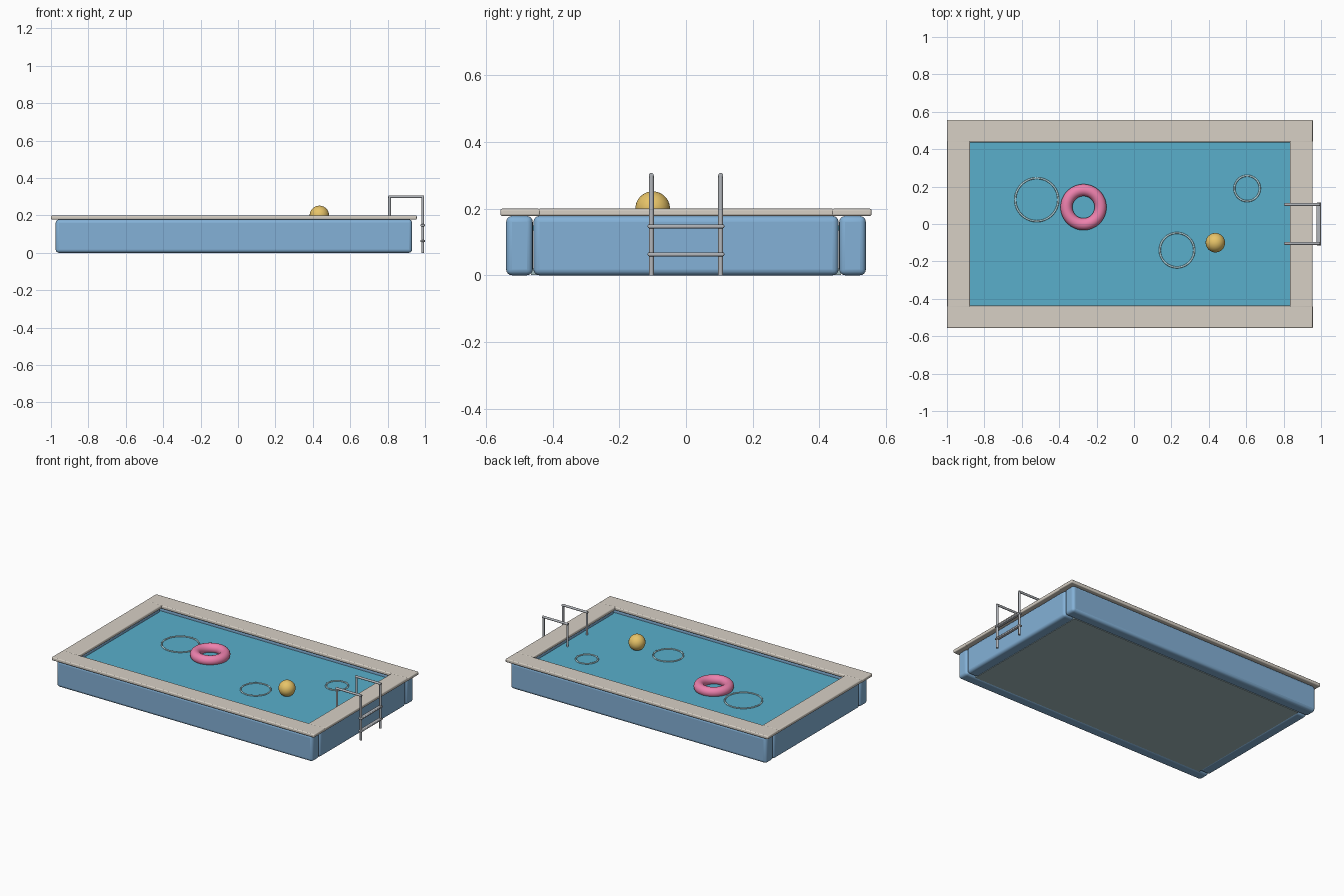
import bpy, math
from mathutils import Vector

if "Cube" in bpy.data.objects:
    bpy.data.objects.remove(bpy.data.objects["Cube"])


def material(name, rgb):
    m = bpy.data.materials.new(name)
    m.diffuse_color = (*rgb, 1)
    m.use_nodes = True
    m.node_tree.nodes["Principled BSDF"].inputs["Base Color"].default_value = m.diffuse_color
    return m


BLUE = material("wall_blue", (0.23, 0.44, 0.68))
STONE = material("coping_stone", (0.68, 0.63, 0.56))
WATER = material("water_blue", (0.10, 0.43, 0.60))
FLOOR = material("floor_tile", (0.35, 0.48, 0.50))
PINK = material("ring_pink", (0.85, 0.22, 0.42))
YELLOW = material("ball_yellow", (0.80, 0.55, 0.14))
RIPPLE = material("ripple_pale", (0.50, 0.75, 0.82))
METAL = material("ladder_metal", (0.45, 0.47, 0.50))


def finish(name, mat, angle=40):
    o = bpy.context.object
    o.name = name
    o.data.materials.append(mat)
    bpy.ops.object.shade_smooth_by_angle(angle=math.radians(angle))
    return o


def box(name, lo, hi, mat, bevel=0.0, segments=4):
    lo, hi = Vector(lo), Vector(hi)
    bpy.ops.mesh.primitive_cube_add(size=1, location=(lo + hi) / 2)
    bpy.context.object.scale = hi - lo
    bpy.ops.object.transform_apply(location=False, rotation=False, scale=True)
    o = finish(name, mat)
    if bevel:
        b = o.modifiers.new("bevel", "BEVEL")
        b.width, b.segments = bevel, segments
    return o


def rod(name, a, b, r, mat):
    a, b = Vector(a), Vector(b)
    bpy.ops.mesh.primitive_cylinder_add(
        vertices=16, radius=r, depth=(b - a).length, location=(a + b) / 2,
        rotation=(b - a).to_track_quat('Z', 'Y').to_euler())
    return finish(name, mat)


def torus(name, x, y, z, major, minor, mat, seg=48, sides=8):
    bpy.ops.mesh.primitive_torus_add(
        location=(x, y, z), major_radius=major, minor_radius=minor,
        major_segments=seg, minor_segments=sides)
    return finish(name, mat, 80)


CX = -0.022  # pool centre; the ladder overhangs on the right

# Walls and coping on all four sides
for s, side, end in ((-1, "front", "left"), (1, "back", "right")):
    y0, y1 = sorted((s * 0.46, s * 0.54))
    box(f"{side}_wall", (CX - 0.953, y0, 0), (CX + 0.953, y1, 0.178), BLUE, 0.018)
    x0, x1 = sorted((CX + s * 0.873, CX + s * 0.953))
    box(f"{end}_wall", (x0, -0.458, 0), (x1, 0.458, 0.178), BLUE, 0.018)
    y0, y1 = sorted((s * 0.437, s * 0.557))
    box(f"{side}_coping", (CX - 0.978, y0, 0.178), (CX + 0.978, y1, 0.2), STONE, 0.006, 3)
    x0, x1 = sorted((CX + s * 0.855, CX + s * 0.977))
    box(f"{end}_coping", (x0, -0.445, 0.178), (x1, 0.445, 0.2), STONE, 0.006, 3)

# Floor and water
box("pool_floor", (CX - 0.88, -0.465, 0.001), (CX + 0.88, 0.465, 0.02), FLOOR)
box("water", (CX - 0.88, -0.465, 0.135), (CX + 0.88, 0.465, 0.15), WATER)

# Floating toys
torus("swim_ring", -0.27, 0.09, 0.167, 0.091, 0.032, PINK, 64, 24)
bpy.ops.mesh.primitive_uv_sphere_add(
    segments=40, ring_count=20, radius=0.052, location=(0.435, -0.1, 0.2))
finish("beach_ball", YELLOW, 80)

# Ripples on the water surface
for i, (x, y, r) in enumerate(((-0.52, 0.13, 0.115), (0.23, -0.14, 0.092), (0.605, 0.19, 0.068))):
    torus(f"ripple_{i + 1}", x, y, 0.152, r, 0.005, RIPPLE, 64)

# Ladder: two bent rails joined by rungs
XO, XI, TOP = 0.988, 0.81, 0.3
for s, side in ((-1, "front"), (1, "back")):
    y = s * 0.104
    rod(f"ladder_{side}_outer_post", (XO, y, 0), (XO, y, TOP), 0.0075, METAL)
    rod(f"ladder_{side}_handrail", (XI - 0.006, y, TOP), (XO + 0.006, y, TOP), 0.0075, METAL)
    rod(f"ladder_{side}_inner_post", (XI, y, 0.12), (XI, y, TOP), 0.0075, METAL)
for i, z in enumerate((0.063, 0.147)):
    box(f"ladder_rung_{i + 1}", (0.976, -0.115, z - 0.006), (1.0, 0.115, z + 0.006), METAL, 0.004, 2)
